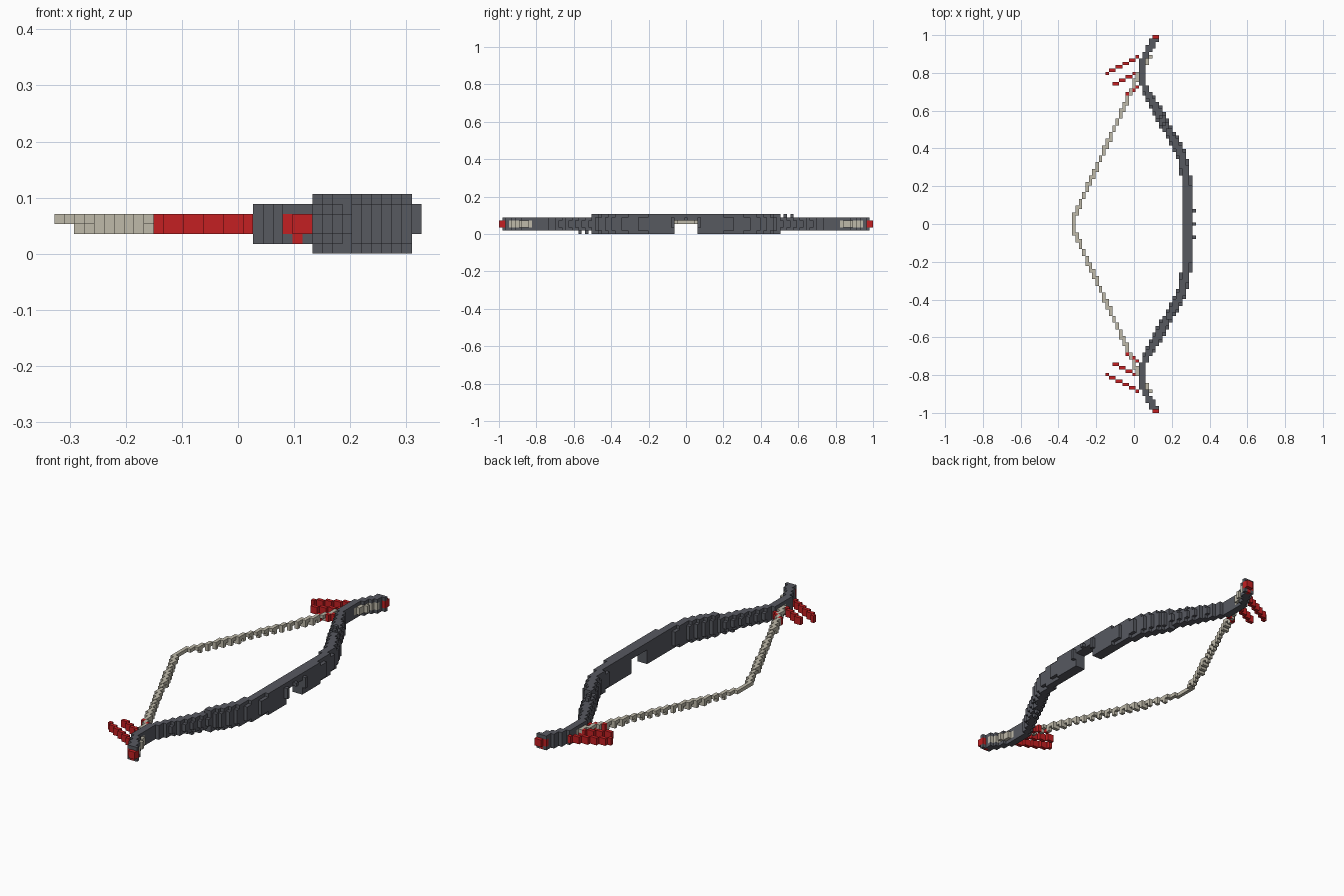
import bpy, bmesh
from mathutils import Vector

cube = bpy.data.objects.get("Cube")
if cube:
    bpy.data.objects.remove(cube, do_unlink=True)

V = 2 / 113  # edge length of one block


def material(name, color):
    m = bpy.data.materials.new(name)
    m.use_nodes = True
    m.diffuse_color = (*color, 1)
    m.node_tree.nodes["Principled BSDF"].inputs["Base Color"].default_value = (*color, 1)
    return m


slate = material("dark slate", (0.095, 0.1, 0.118))
red = material("red", (0.55, 0.014, 0.016))
bone = material("bone", (0.52, 0.49, 0.40))


def build(name, cells, mat):
    """Turn a set of block positions into a mesh holding only exposed faces."""
    bm = bmesh.new()
    verts = {}

    def corner(p):
        key = tuple(round(c * 2) for c in p)
        if key not in verts:
            verts[key] = bm.verts.new(Vector(p) * V)
        return verts[key]

    for cell in cells:
        center = Vector(cell) + Vector((0, 0, 0.5))
        for axis in range(3):
            for sign in (-1, 1):
                n = Vector((0, 0, 0))
                n[axis] = sign
                if tuple(int(a + b) for a, b in zip(cell, n)) in cells:
                    continue
                u = Vector((0, 0, 0))
                u[(axis + 1) % 3] = 0.5
                w = n.cross(u)
                mid = center + n / 2
                bm.faces.new([corner(mid + a * u + b * w)
                              for a, b in ((-1, -1), (1, -1), (1, 1), (-1, 1))])
    mesh = bpy.data.meshes.new(name)
    bm.to_mesh(mesh)
    bm.free()
    mesh.materials.append(mat)
    obj = bpy.data.objects.new(name, mesh)
    bpy.context.scene.collection.objects.link(obj)


def mirror(cells):
    return cells | {(i, -j, k) for i, j, k in cells}


# Curve of the limb as (along, across) positions, in blocks
PATH = [(0, 16), (11, 16), (16, 15.2), (20, 14.4), (23, 13), (32, 8),
        (39, 4.2), (42, 2.7), (44, 2.5), (48, 2.5), (50, 3.2), (56, 6.5)]


def limb_x(j):
    for (a, xa), (b, xb) in zip(PATH, PATH[1:]):
        if j <= b:
            return xa + (xb - xa) * (j - a) / (b - a)


# Limb: full height in the middle, slimmer outwards, edges rounded by one block
limb = set()
for j in range(56):
    x = limb_x(j)
    slope = abs(limb_x(min(j + 1, 56)) - limb_x(max(j - 1, 0))) / 2
    stretch = (1 + slope * slope) ** 0.5
    half = (1.5 if j < 40 else 1.05) * stretch
    for i in range(19):
        d = abs(i - x)
        if d > half:
            continue
        low, high = (0, 5) if j <= 28 else (1, 4)
        if d > 1.05 * stretch:
            low, high = low + 1, high - 1
        if j <= 3:
            low = 4  # notch under the grip
        limb |= {(i, j, k) for k in range(low, high + 1)}
limb = mirror(limb)

# Small studs on the grip and where the thick section ends
limb |= {(18, j, k) for j in (-4, 4) for k in (2, 3, 4)} | {(18, 0, 4)}
for j in (30, 32):
    i = round(limb_x(j))
    limb |= {(i, j, 5), (i, -j, 0)}

# String: drawn back to a point, with knots below every other block
string = set()
for j in range(47):
    for s in (j, j + 0.5):
        i = -18 + round(max(0, s - 2) * 0.45)
        string.add((i, j, 3))
        if i > -17 and j % 2 == 0:
            string.add((i, j, 2))

# String ends wrapped over the outer side of the limb
for j in range(47, 54):
    outer = max(i for i, jj, k in limb if jj == j and k == 3)
    reach = 2 if j in (48, 49, 50) else 1
    string |= {(outer + r, j, k) for r in range(reach) for k in (2, 3)}
string = mirror(string)

# Feathers: three slanted barbs near each end (inner, outer, across span)
feathers = set()
for tip, tip_j, root_j in ((-8, 45, 50), (-6, 42, 45), (-2, 39, 41)):
    for i in range(tip, 2):
        j = round(tip_j + (root_j - tip_j) * (i - tip) / (1 - tip))
        feathers |= {(i, j, 2), (i, j, 3)}
feathers = mirror(feathers)

# Red caps on both ends
caps = {(i, j, k) for i in (6, 7) for j in (55, 56) for k in (2, 3)}
caps |= {(5, 55, 2), (5, 55, 3), (6, 55, 1)}
caps = mirror(caps)

limb -= string | caps
string -= caps
feathers -= limb | string

build("bow_limb", limb, slate)
build("bow_string", string, bone)
build("feather_barbs", feathers, red)
build("end_caps", caps, red)
